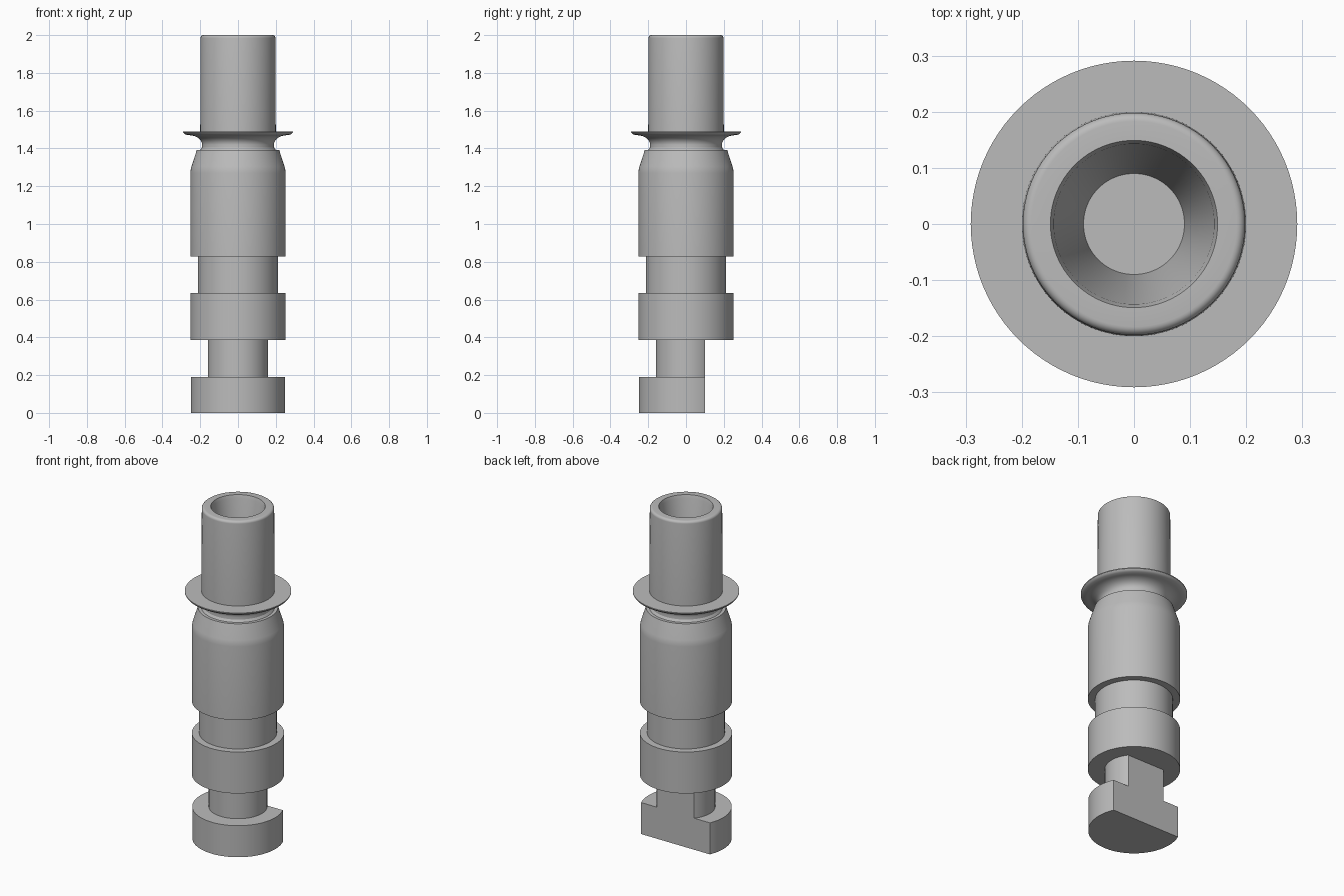
import bpy
import bmesh
import math

cube = bpy.data.objects.get("Cube")
if cube:
    bpy.data.objects.remove(cube, do_unlink=True)

SEGMENTS = 96

steel = bpy.data.materials.new("satin_grey")
steel.use_nodes = True
GREY = (0.5, 0.5, 0.5, 1)
steel.diffuse_color = GREY
steel.node_tree.nodes["Principled BSDF"].inputs["Base Color"].default_value = GREY


def arc(cr, cz, rr, rz, start, end, steps=10):
    """Elliptical arc of (radius, height) points, angles in degrees."""
    angles = [math.radians(start + (end - start) * i / steps) for i in range(steps + 1)]
    return [(cr + rr * math.cos(a), cz + rz * math.sin(a)) for a in angles]


def lathe(name, profile, flat_y=None):
    """Revolve a profile about z; optionally slice a flat at flat_y."""
    bm = bmesh.new()
    verts = [bm.verts.new((r, 0, z)) for r, z in profile]
    edges = [bm.edges.new(pair) for pair in zip(verts, verts[1:])]
    bmesh.ops.spin(bm, geom=verts + edges, cent=(0, 0, 0), axis=(0, 0, 1),
                   angle=math.tau, steps=SEGMENTS, use_duplicate=False)
    bmesh.ops.remove_doubles(bm, verts=bm.verts[:], dist=0.0001)
    if flat_y is not None:
        cut = bmesh.ops.bisect_plane(
            bm, geom=bm.verts[:] + bm.edges[:] + bm.faces[:],
            plane_co=(0, flat_y, 0), plane_no=(0, 1, 0), clear_outer=True)
        rim = [e for e in cut["geom_cut"] if isinstance(e, bmesh.types.BMEdge)]
        bmesh.ops.holes_fill(bm, edges=rim, sides=0)
    bmesh.ops.recalc_face_normals(bm, faces=bm.faces[:])
    mesh = bpy.data.meshes.new(name)
    bm.to_mesh(mesh)
    bm.free()
    mesh.materials.append(steel)
    obj = bpy.data.objects.new(name, mesh)
    bpy.context.collection.objects.link(obj)
    bpy.ops.object.select_all(action="DESELECT")
    obj.select_set(True)
    bpy.context.view_layer.objects.active = obj
    bpy.ops.object.shade_smooth_by_angle(angle=math.radians(30))
    return obj


# Stepped foot with a flat milled across its back
lathe("flat_backed_foot",
      [(0, 0), (0.25, 0), (0.25, 0.19), (0.16, 0.19), (0.16, 0.385), (0, 0.385)],
      flat_y=0.1)

# Collar, groove and shouldered body, flared neck, flange and hollow tube
outer = [(0, 0.385), (0.252, 0.385), (0.252, 0.635), (0.212, 0.635),
         (0.212, 0.827), (0.252, 0.827), (0.252, 1.27)]
shoulder = [(0.25, 1.29), (0.246, 1.305), (0.218, 1.392), (0.2, 1.392)]
neck = [(0.191, 1.405), (0.19, 1.42)] + arc(0.26, 1.42, 0.07, 0.05, 175, 95)
flange = [(0.276, 1.473), (0.286, 1.479), (0.291, 1.486), (0.291, 1.491), (0.2, 1.491)]
tube = arc(0.183, 1.985, 0.015, 0.015, 0, 90, 6)
bore = [(0.149, 2.0), (0.143, 1.98), (0.09, 1.55), (0, 1.55)]
lathe("body_with_flange_and_tube", outer + shoulder + neck + flange + tube + bore)
